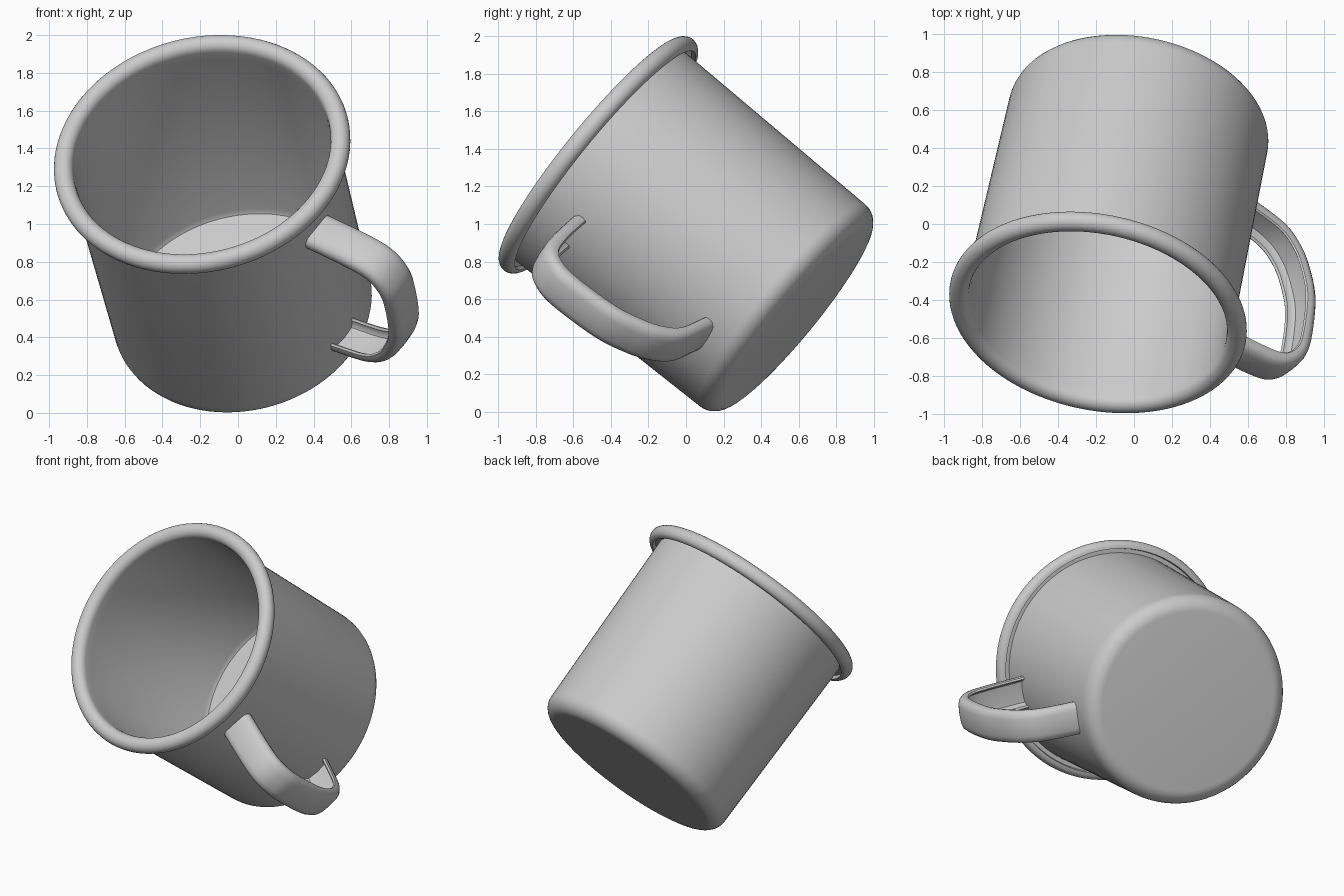
import bpy, bmesh, math
from mathutils import Matrix, Vector

cube = bpy.data.objects.get("Cube")
if cube:
    bpy.data.objects.remove(cube, do_unlink=True)

# Single enamel colour
enamel = bpy.data.materials.new("grey enamel")
enamel.use_nodes = True
GREY = (0.6, 0.6, 0.6, 1)
enamel.diffuse_color = GREY
enamel.node_tree.nodes["Principled BSDF"].inputs["Base Color"].default_value = GREY

# Tilted mug frame: local z is the mug axis, local x points to the handle
axis = Vector((-0.165, -0.765, 0.625)).normalized()
out = Vector((0.81, -0.466, -0.358))
out = (out - axis * out.dot(axis)).normalized()
side = axis.cross(out)
frame = Matrix((out, side, axis)).transposed().to_4x4()
frame.translation = (0.038, 0.59, 0.505)


def finish(bm, name):
    bmesh.ops.remove_doubles(bm, verts=bm.verts, dist=0.0005)
    bmesh.ops.recalc_face_normals(bm, faces=bm.faces)
    bm.transform(frame)
    mesh = bpy.data.meshes.new(name)
    bm.to_mesh(mesh)
    bm.free()
    mesh.materials.append(enamel)
    obj = bpy.data.objects.new(name, mesh)
    bpy.context.collection.objects.link(obj)
    bpy.ops.object.select_all(action='DESELECT')
    obj.select_set(True)
    bpy.context.view_layer.objects.active = obj
    bpy.ops.object.shade_smooth_by_angle(angle=math.radians(40))
    return obj


def arc(r, z, radius, start, end, steps):
    """Points on an arc of the lathe profile, angles in degrees."""
    angles = [math.radians(start + (end - start) * i / steps) for i in range(steps + 1)]
    return [(r + radius * math.cos(a), z + radius * math.sin(a)) for a in angles]


def catmull(points, steps):
    """Smooth curve through the points."""
    p = [Vector(q) for q in points]
    p = [2 * p[0] - p[1]] + p + [2 * p[-1] - p[-2]]
    curve = []
    for a, b, c, d in zip(p, p[1:], p[2:], p[3:]):
        for i in range(steps):
            t = i / steps
            curve.append(0.5 * (2 * b + (c - a) * t + (2 * a - 5 * b + 4 * c - d) * t ** 2
                                + (3 * b - a - 3 * c + d) * t ** 3))
    return curve + [p[-2]]


# Cup: thin wall, rounded base, flat floor and a rolled lip open underneath
profile = [(0, 0)] + arc(0.595, 0.1, 0.1, -90, 0, 8)
profile += [(0.715, 1.36), (0.742, 1.36), (0.747, 1.335)]
profile += arc(0.743, 1.383, 0.052, -60, 180, 16)
profile += [(0.688, 1.33), (0.67, 0.085), (0.655, 0.06), (0, 0.06)]
bm = bmesh.new()
verts = [bm.verts.new((r, 0, z)) for r, z in profile]
edges = [bm.edges.new(pair) for pair in zip(verts, verts[1:])]
bmesh.ops.spin(bm, geom=verts + edges, cent=(0, 0, 0), axis=(0, 0, 1),
               angle=math.tau, steps=96, use_merge=False)
finish(bm, "cup")

# Handle: strap with turned-in edges, swept along a curve
path = catmull([(0.69, 1.18), (0.95, 1.165), (1.11, 1.13), (1.2, 1.04), (1.235, 0.9),
                (1.212, 0.62), (1.14, 0.44), (1.05, 0.32), (0.92, 0.24), (0.68, 0.2)], 8)
half = [(0, 0), (0.06, 0.003), (0.088, 0.011), (0.105, 0.028), (0.11, 0.05), (0.106, 0.072),
        (0.096, 0.079), (0.086, 0.07), (0.084, 0.048), (0.07, 0.031), (0, 0.026)]
section = half + [(-w, d) for w, d in half[-2:0:-1]]
bm = bmesh.new()
rings = []
for i, point in enumerate(path):
    tangent = (path[min(i + 1, len(path) - 1)] - path[max(i - 1, 0)]).normalized()
    inward = Vector((tangent.y, -tangent.x))
    ring = []
    for w, d in section:
        q = point + inward * d
        ring.append(bm.verts.new((q.x, w, q.y)))
    rings.append(ring)
count = len(section)
for a, b in zip(rings, rings[1:]):
    for j in range(count):
        k = (j + 1) % count
        bm.faces.new((a[j], a[k], b[k], b[j]))
bm.faces.new(rings[0])
bm.faces.new(rings[-1])
finish(bm, "handle")
